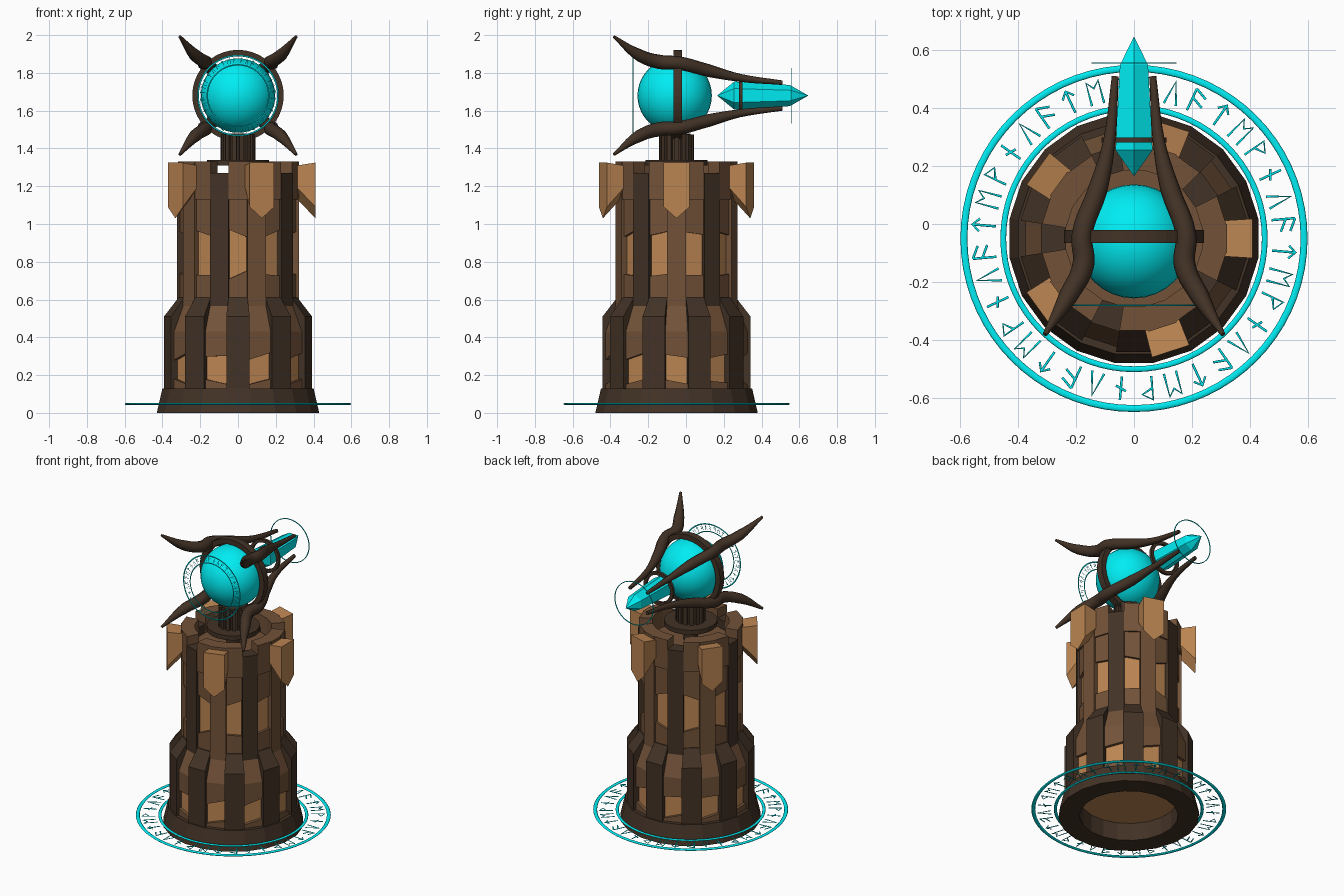
import bpy, bmesh, random
from math import sin, cos, tan, pi, radians
from mathutils import Vector, Matrix

if "Cube" in bpy.data.objects:
    bpy.data.objects.remove(bpy.data.objects["Cube"])

random.seed(4)
CY = -0.05          # tower axis
ORB = 1.68          # orb height
H = radians(9)      # half of one of the 20 tower facets


def mat(name, rgb):
    m = bpy.data.materials.new(name)
    m.diffuse_color = (*rgb, 1)
    m.use_nodes = True
    m.node_tree.nodes["Principled BSDF"].inputs["Base Color"].default_value = m.diffuse_color
    return m


DARK = mat("dark_wood", (0.055, 0.032, 0.019))
MID = mat("brown_wood", (0.17, 0.085, 0.04))
LIGHT = mat("light_wood", (0.50, 0.235, 0.085))
CYAN = mat("cyan_glow", (0.0, 0.85, 0.9))


def finish(name, bm, m, smooth=False):
    bmesh.ops.recalc_face_normals(bm, faces=bm.faces)
    me = bpy.data.meshes.new(name)
    bm.to_mesh(me)
    bm.free()
    me.materials.append(m)
    ob = bpy.data.objects.new(name, me)
    bpy.context.collection.objects.link(ob)
    if smooth:
        for p in me.polygons:
            p.use_smooth = True
    return ob


def loft(bm, a, b):
    """Closed solid between two matching outlines."""
    va, vb = [bm.verts.new(p) for p in a], [bm.verts.new(p) for p in b]
    bm.faces.new(va)
    bm.faces.new(vb[::-1])
    for i in range(len(a)):
        j = (i + 1) % len(a)
        bm.faces.new((va[i], vb[i], vb[j], va[j]))


def polar(deg, r, side, z):
    """Point at radial distance r and sideways offset, about the tower axis."""
    c, s = cos(radians(deg)), sin(radians(deg))
    return Vector((r * c - side * s, CY + r * s + side * c, z))


def wedges(name, angles, profile, m, slant=()):
    """Facet blocks from a (radius, z) section; slant lists points with skewed heights."""
    bm = bmesh.new()
    for a in angles:
        skew = {i: random.uniform(-0.022, 0.022) for i in slant}
        if len(slant) == 2:
            skew[slant[1]] = skew[slant[0]]
        ends = [[polar(a, r, s * r * tan(H), z + s * skew.get(i, 0))
                 for i, (r, z) in enumerate(profile)] for s in (-1, 1)]
        loft(bm, *ends)
    return finish(name, bm, m)


def lathe(name, prof, seg, m, loc=(0, CY, 0), rot=Matrix(), cyclic=False, smooth=False, start=0.0):
    """Revolve a (radius, z) profile around local z."""
    bm = bmesh.new()
    rings = []
    for r, z in prof:
        n = 1 if r == 0 else seg
        rings.append([bm.verts.new(Vector(loc) + rot @ Vector(
            (r * cos(start + 2 * pi * k / seg), r * sin(start + 2 * pi * k / seg), z))) for k in range(n)])
    pairs = list(zip(rings, rings[1:] + rings[:1])) if cyclic else list(zip(rings, rings[1:]))
    for a, b in pairs:
        for k in range(seg):
            q = [a[k % len(a)], a[(k + 1) % len(a)], b[(k + 1) % len(b)], b[k % len(b)]]
            q = list(dict.fromkeys(q))
            if len(q) > 2:
                bm.faces.new(q)
    return finish(name, bm, m, smooth)


def strokes(name, lines, m, matrix, res=1, kind='POLY'):
    """Tubes along (points, radii, cyclic) paths, converted to one mesh."""
    cu = bpy.data.curves.new(name, 'CURVE')
    cu.dimensions = '3D'
    cu.bevel_depth = 1.0
    cu.bevel_resolution = res
    cu.use_fill_caps = True
    for pts, radii, cyc in lines:
        sp = cu.splines.new(kind)
        store = sp.bezier_points if kind == 'BEZIER' else sp.points
        store.add(len(pts) - 1)
        for i, p in enumerate(pts):
            if kind == 'BEZIER':
                store[i].co = p
                store[i].handle_left_type = store[i].handle_right_type = 'AUTO'
            else:
                store[i].co = (*p, 1)
            store[i].radius = radii[i]
        sp.use_cyclic_u = cyc
        sp.resolution_u = 5
    ob = bpy.data.objects.new(name, cu)
    bpy.context.collection.objects.link(ob)
    cu.materials.append(m)
    ob.matrix_world = matrix
    bpy.ops.object.select_all(action='DESELECT')
    ob.select_set(True)
    bpy.context.view_layer.objects.active = ob
    bpy.ops.object.convert(target='MESH')
    return bpy.context.object


LOW = [18 + 36 * k for k in range(10)]      # lower pilaster facets
UP = [36 * k for k in range(10)]            # upper pilaster facets
BAN = [72 * k for k in range(5)]            # banner facets
REST = [a for a in UP if a not in BAN]

# Plinth and lower storey
wedges("plinth", LOW + UP, [(0.30, 0), (0.43, 0), (0.40, 0.13), (0.30, 0.13)], DARK)
wedges("lower_pilasters", LOW, [(0.30, 0.13), (0.392, 0.13), (0.392, 0.51), (0.315, 0.61), (0.25, 0.61)], DARK)
wedges("lower_panel_sills", UP, [(0.32, 0.13), (0.375, 0.13), (0.375, 0.165), (0.32, 0.165)], MID, (2, 3))
wedges("lower_panel_heads", UP, [(0.32, 0.30), (0.375, 0.30), (0.375, 0.43), (0.32, 0.57), (0.25, 0.57)], MID, (1, 0))
lathe("lower_infill", [(0, 0.12), (0.36, 0.12), (0.36, 0.42), (0.26, 0.56), (0, 0.56)], 20, LIGHT, start=H)

# Upper storey and battlements
for nm, ang, top, m in (("banner_pilasters", BAN, 1.33, MID), ("plain_pilasters", REST, 1.27, DARK)):
    wedges(nm, ang, [(0.24, 0.54), (0.322, 0.54), (0.322, top), (0.235, top)], m)
wedges("upper_panel_sills", LOW, [(0.25, 0.60), (0.308, 0.60), (0.308, 0.73), (0.25, 0.73)], MID, (2, 3))
wedges("upper_panel_heads", LOW, [(0.25, 0.95), (0.308, 0.95), (0.308, 1.14), (0.25, 1.14)], MID, (1, 0))
wedges("merlons", LOW, [(0.235, 1.13), (0.318, 1.13), (0.318, 1.33), (0.235, 1.33)], MID)
lathe("upper_infill", [(0, 0.55), (0.295, 0.55), (0.295, 1.14), (0.25, 1.2), (0, 1.2)], 20, LIGHT, start=H)
lathe("roof_floor", [(0, 1.19), (0.245, 1.19), (0.245, 1.21), (0, 1.21)], 20, MID, start=H)

# Pointed shields on five pilasters
bm = bmesh.new()
for a in BAN:
    outer = [(-0.068, 1.325), (0.068, 1.325), (0.068, 1.09), (0, 1.03), (-0.068, 1.09)]
    inner = [(-0.062, 1.31), (0.062, 1.31), (0.062, 1.19), (0, 1.13), (-0.062, 1.19)]
    loft(bm, [polar(a, 0.41, s, z) for s, z in outer], [polar(a, 0.315, s, z) for s, z in inner])
finish("shields", bm, LIGHT)

# Ribbed post carrying the orb
lathe("post_core", [(0, 1.2), (0.045, 1.2), (0.045, 1.31), (0.165, 1.31), (0.165, 1.34),
                    (0.075, 1.34), (0.075, 1.48), (0, 1.48)], 20, DARK)
bm = bmesh.new()
for k in range(14):
    a = 360 / 14 * k
    quad = [(0.06, -0.012), (0.092, -0.012), (0.092, 0.012), (0.06, 0.012)]
    loft(bm, [polar(a, r, s, 1.33) for r, s in quad], [polar(a, r, s, 1.475) for r, s in quad])
finish("post_ribs", bm, DARK)

# Orb, its hoop, the crystal and the crystal collar
bm = bmesh.new()
bmesh.ops.create_uvsphere(bm, u_segments=32, v_segments=20, radius=0.197,
                          matrix=Matrix.Translation((0, -0.06, ORB)))
finish("orb", bm, CYAN, True)
FWD = Matrix.Rotation(radians(-90), 3, 'X')     # local z to +y
lathe("orb_hoop", [(0.208, -0.023), (0.242, -0.023), (0.242, 0.023), (0.208, 0.023)], 40, DARK,
      (0, -0.043, ORB), FWD, cyclic=True)
lathe("crystal_collar", [(0.09, -0.009), (0.112, -0.009), (0.112, 0.009), (0.09, 0.009)], 28, DARK,
      (0, 0.29, ORB), FWD, cyclic=True)
lathe("crystal", [(0, 0.165), (0.074, 0.255), (0.056, 0.55), (0, 0.648)], 6, CYAN,
      (0, 0, ORB), FWD, start=pi / 6)
lathe("tip_halo", [(0.142, -0.002), (0.147, -0.002), (0.147, 0.002), (0.142, 0.002)], 48, CYAN,
      (0, 0.557, ORB), FWD, cyclic=True)

# Four curved claws gripping orb and crystal
path = [(0.308, -0.382, 0.312, 0.008), (0.228, -0.25, 0.215, 0.033), (0.175, -0.14, 0.178, 0.038),
        (0.18, -0.04, 0.172, 0.036), (0.125, 0.12, 0.132, 0.034), (0.086, 0.285, 0.094, 0.021),
        (0.065, 0.51, 0.068, 0.012)]
claws = [([(sx * x, y, sz * z) for x, y, z, r in path], [p[3] for p in path], False)
         for sx in (-1, 1) for sz in (-1, 1)]
ob = strokes("claws", claws, DARK, Matrix.Translation((0, 0, ORB)), 2, 'BEZIER')
for p in ob.data.polygons:
    p.use_smooth = len(p.vertices) == 4

# Magic circles: two hoops with abstract stroke marks between them
MARKS = [[[(-.6, -1), (-.6, 1)], [(-.6, 1), (.6, .5)], [(-.6, .2), (.6, -.3)]],
         [[(-.6, -1), (0, 1), (.6, -1)]],
         [[(0, -1), (0, 1)], [(-.5, .2), (.5, -.2)]],
         [[(-.5, -1), (-.5, 1), (.5, .5), (-.5, 0)]],
         [[(-.6, -1), (-.6, 1), (0, .4), (.6, 1), (.6, -1)]],
         [[(0, -1), (0, 1)], [(-.6, .4), (0, 1), (.6, .4)]]]


def magic_circle(name, matrix):
    lines = []
    for r, t in ((0.588, 0.012), (0.452, 0.010)):
        lines.append(([(r * cos(2 * pi * k / 72), r * sin(2 * pi * k / 72), 0) for k in range(72)], [t] * 72, True))
    for k in range(36):
        a = 2 * pi * (k + 0.5) / 36
        for line in MARKS[k % 6]:
            pts = []
            for u, v in line:
                r, s = 0.52 + 0.041 * v, 0.036 * u
                pts.append((r * cos(a) + s * sin(a), r * sin(a) - s * cos(a), 0))
            lines.append((pts, [0.0042] * len(pts), False))
    strokes(name, lines, CYAN, matrix)


FLAT = Matrix.Diagonal((1, 1, 0.5, 1))
magic_circle("ground_circle", Matrix.Translation((0, CY, 0.048)) @ FLAT)
magic_circle("orb_circle", Matrix.Translation((0, -0.281, ORB)) @ Matrix.Rotation(radians(90), 4, 'X')
             @ Matrix.Scale(0.36, 4) @ FLAT)
